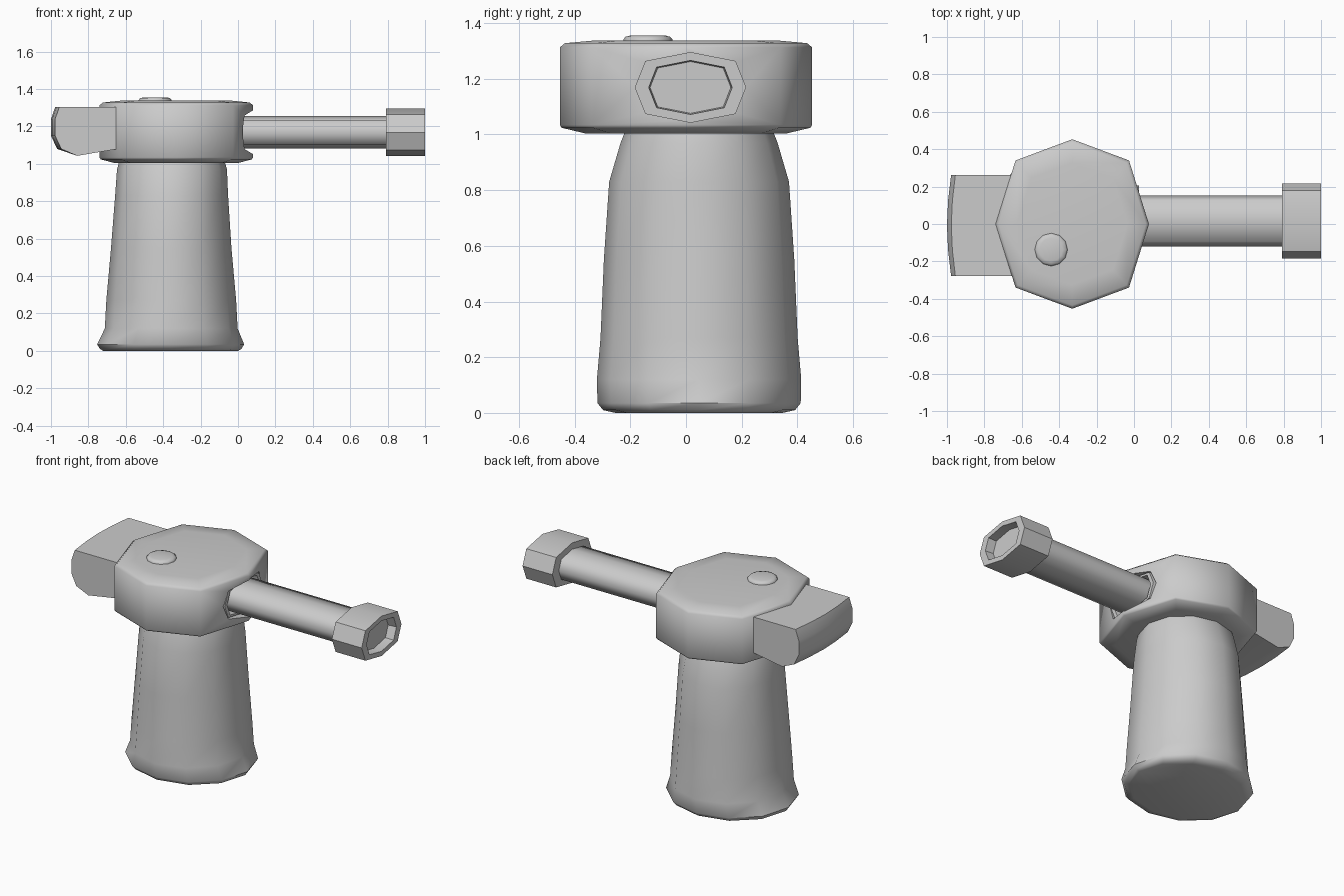
import bpy, bmesh
from math import cos, sin, tau, radians

if "Cube" in bpy.data.objects:
    bpy.data.objects.remove(bpy.data.objects["Cube"])


def make(name, rings, angle=50, cap=True, loop=False):
    """Skin a stack of equal-sized point rings into a smooth-shaded object."""
    bm = bmesh.new()
    vs = [[bm.verts.new(p) for p in r] for r in rings]
    n = len(vs[0])
    pairs = list(zip(vs, vs[1:])) + ([(vs[-1], vs[0])] if loop else [])
    for a, b in pairs:
        for i in range(n):
            j = (i + 1) % n
            bm.faces.new((a[i], a[j], b[j], b[i]))
    if cap and not loop:
        bm.faces.new(vs[0][::-1])
        bm.faces.new(vs[-1])
    bmesh.ops.recalc_face_normals(bm, faces=bm.faces)
    me = bpy.data.meshes.new(name)
    bm.to_mesh(me)
    bm.free()
    ob = bpy.data.objects.new(name, me)
    bpy.context.collection.objects.link(ob)
    smooth(ob, angle)
    return ob


def smooth(ob, angle):
    bpy.ops.object.select_all(action='DESELECT')
    bpy.context.view_layer.objects.active = ob
    ob.select_set(True)
    bpy.ops.object.shade_smooth_by_angle(angle=radians(angle))


def flat_ring(z, cx, cy, rx, ry, n):
    return [(cx + rx * cos(tau * i / n), cy + ry * sin(tau * i / n), z) for i in range(n)]


def fat(t, k):
    """Octagon coordinate with diagonal corners pushed outward to k."""
    c = round(t, 4)
    return c if abs(c) in (0, 1) else (k if c > 0 else -k)


def head_ring(z, s):
    return [(-0.33 + s * 0.41 * fat(cos(tau * i / 8), 0.74),
             s * 0.453 * fat(sin(tau * i / 8), 0.75), z) for i in range(8)]


def gun_ring(x, ry, rz):
    return [(x, 0.016 + ry * fat(cos(tau * i / 8), 0.81),
             1.169 + rz * fat(sin(tau * i / 8), 0.75)) for i in range(8)]


# Flared pedestal: z, centre x, half width, half depth
profile = [(0, -0.36, 0.36, 0.30), (0.01, -0.36, 0.378, 0.345),
           (0.035, -0.36, 0.393, 0.365), (0.12, -0.357, 0.355, 0.367),
           (0.27, -0.357, 0.347, 0.354), (0.55, -0.357, 0.322, 0.342),
           (0.83, -0.355, 0.302, 0.323), (0.97, -0.353, 0.294, 0.282),
           (1.02, -0.353, 0.28, 0.262)]
make("pedestal", [flat_ring(z, cx, 0.047, rx, ry, 12) for z, cx, rx, ry in profile], 45)

# Octagonal head with a socket cut for the barrel
head = make("head", [head_ring(z, s) for z, s in
                     [(1.004, 0.80), (1.024, 0.985), (1.034, 1), (1.313, 1),
                      (1.328, 0.96), (1.338, 0.72)]])
cutter = make("socket_cutter", [gun_ring(-0.04, 0.195, 0.118), gun_ring(0.2, 0.205, 0.122)])
cutter.hide_render = True
mod = head.modifiers.new("socket", 'BOOLEAN')
mod.operation = 'DIFFERENCE'
mod.solver = 'EXACT'
mod.object = cutter
bpy.context.view_layer.objects.active = head
bpy.ops.object.modifier_apply(modifier=mod.name)
bpy.data.objects.remove(cutter)
smooth(head, 50)

# Socket collar around the barrel root
make("socket_collar", [gun_ring(-0.05, 0.197, 0.119), gun_ring(0.028, 0.19, 0.113),
                       gun_ring(0.028, 0.165, 0.10), gun_ring(-0.05, 0.15, 0.094)], 50, loop=True)

# Barrel and hollow muzzle
make("barrel", [gun_ring(-0.1, 0.136, 0.086), gun_ring(0.82, 0.136, 0.086)], 60)
make("muzzle", [gun_ring(0.79, 0.12, 0.075), gun_ring(0.79, 0.2, 0.127),
                gun_ring(1.0, 0.2, 0.127), gun_ring(1.0, 0.15, 0.097),
                gun_ring(0.945, 0.145, 0.093)], 40)

# Counterweight: side profile (x, z), tip bowed outward in the middle
side = [(-0.45, 1.305), (-0.955, 1.305), (-0.978, 1.24), (-0.978, 1.15),
        (-0.945, 1.08), (-0.86, 1.043), (-0.655, 1.078), (-0.45, 1.078)]
columns = [(-0.278, 0), (-0.14, 0.016), (-0.008, 0.022), (0.125, 0.016), (0.262, 0)]
make("counterweight", [[(x - (bow if x < -0.9 else 0), y, z) for x, z in side]
                       for y, bow in columns], 50)

# Button on top
make("top_button", [flat_ring(z, -0.443, -0.137, r, r, 12) for z, r in
                    [(1.325, 0.088), (1.342, 0.088), (1.351, 0.08), (1.356, 0.062)]], 60)
